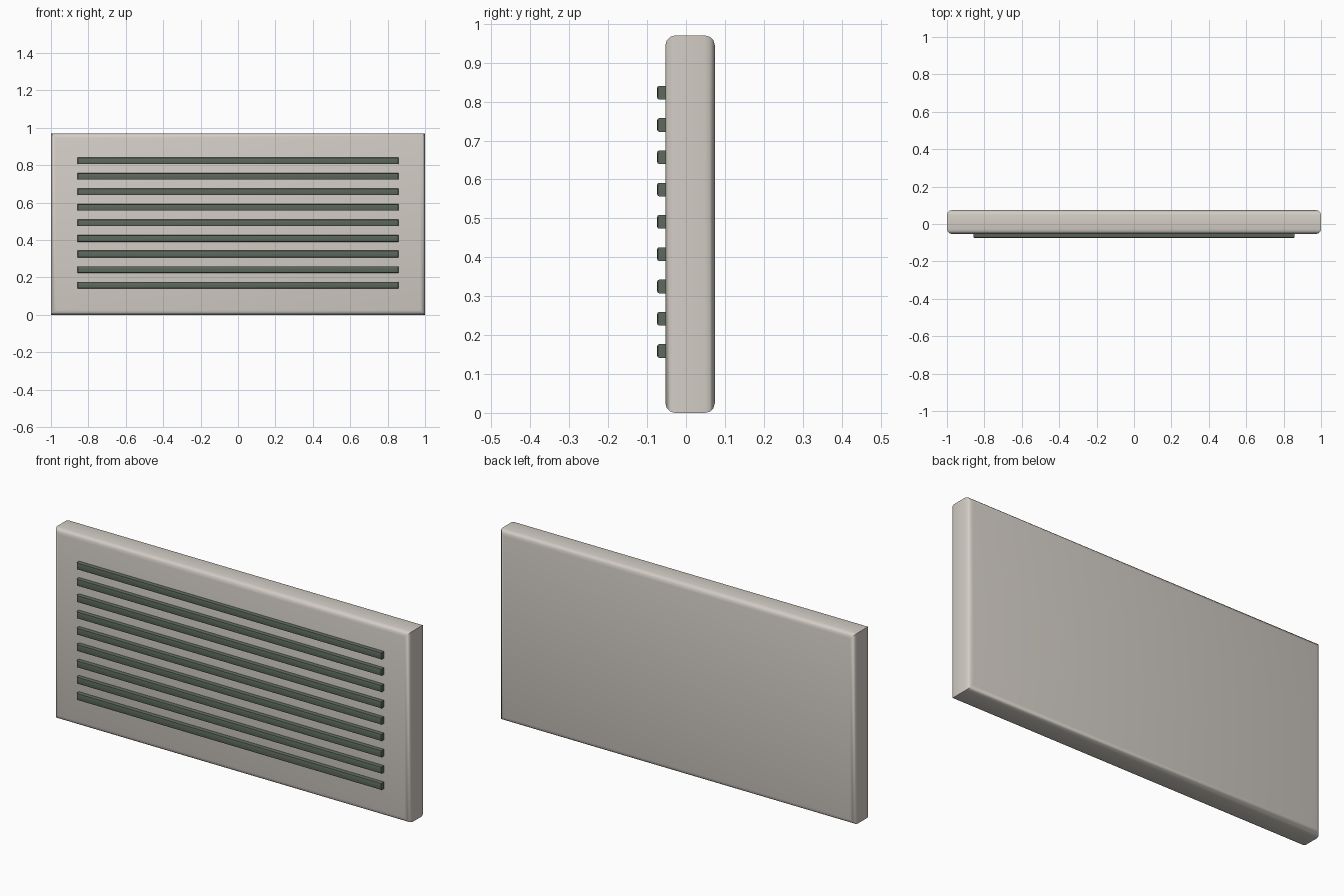
import bpy, bmesh
from mathutils import Vector

if "Cube" in bpy.data.objects:
    bpy.data.objects.remove(bpy.data.objects["Cube"])


def material(name, rgb):
    m = bpy.data.materials.new(name)
    m.diffuse_color = (*rgb, 1)
    m.use_nodes = True
    m.node_tree.nodes["Principled BSDF"].inputs["Base Color"].default_value = m.diffuse_color
    return m


def box(name, lo, hi, bevel, segments, pick, mat):
    """Box between two corners; bevels only the edges accepted by pick."""
    lo, hi = Vector(lo), Vector(hi)
    bm = bmesh.new()
    bmesh.ops.create_cube(bm, size=1)
    for v in bm.verts:
        v.co = (lo + hi) / 2 + v.co * (hi - lo)
    edges = [e for e in bm.edges if pick(e, (lo + hi) / 2)]
    bmesh.ops.bevel(bm, geom=edges, offset=bevel, segments=segments,
                    profile=0.5, affect='EDGES')
    mesh = bpy.data.meshes.new(name)
    bm.to_mesh(mesh)
    bm.free()
    mesh.materials.append(mat)
    ob = bpy.data.objects.new(name, mesh)
    bpy.context.collection.objects.link(ob)
    bpy.ops.object.select_all(action='DESELECT')
    ob.select_set(True)
    bpy.context.view_layer.objects.active = ob
    bpy.ops.object.shade_smooth_by_angle(angle=0.6)
    return ob


def face_rim(e, c):
    a, b = (v.co for v in e.verts)
    return abs(a.y - b.y) < 1e-6


def front_rim(e, c):
    return all(v.co.y < c.y for v in e.verts)


def perimeter(e, c):
    # Front and back outlines, leaving the four corner edges square
    return face_rim(e, c)


cream = material("cream", (0.65, 0.61, 0.56))
green = material("dark_green", (0.11, 0.14, 0.11))

# Backing panel with rounded front and back outlines
box("panel", (-1, -0.053, 0), (1, 0.074, 0.97), 0.025, 3, perimeter, cream)

# Nine horizontal louvre slats standing proud of the front
for i in range(9):
    z = 0.159 + i * 0.083
    box(f"slat_{i + 1}", (-0.858, -0.074, z - 0.0175),
        (0.858, -0.04, z + 0.0175), 0.005, 2, front_rim, green)
